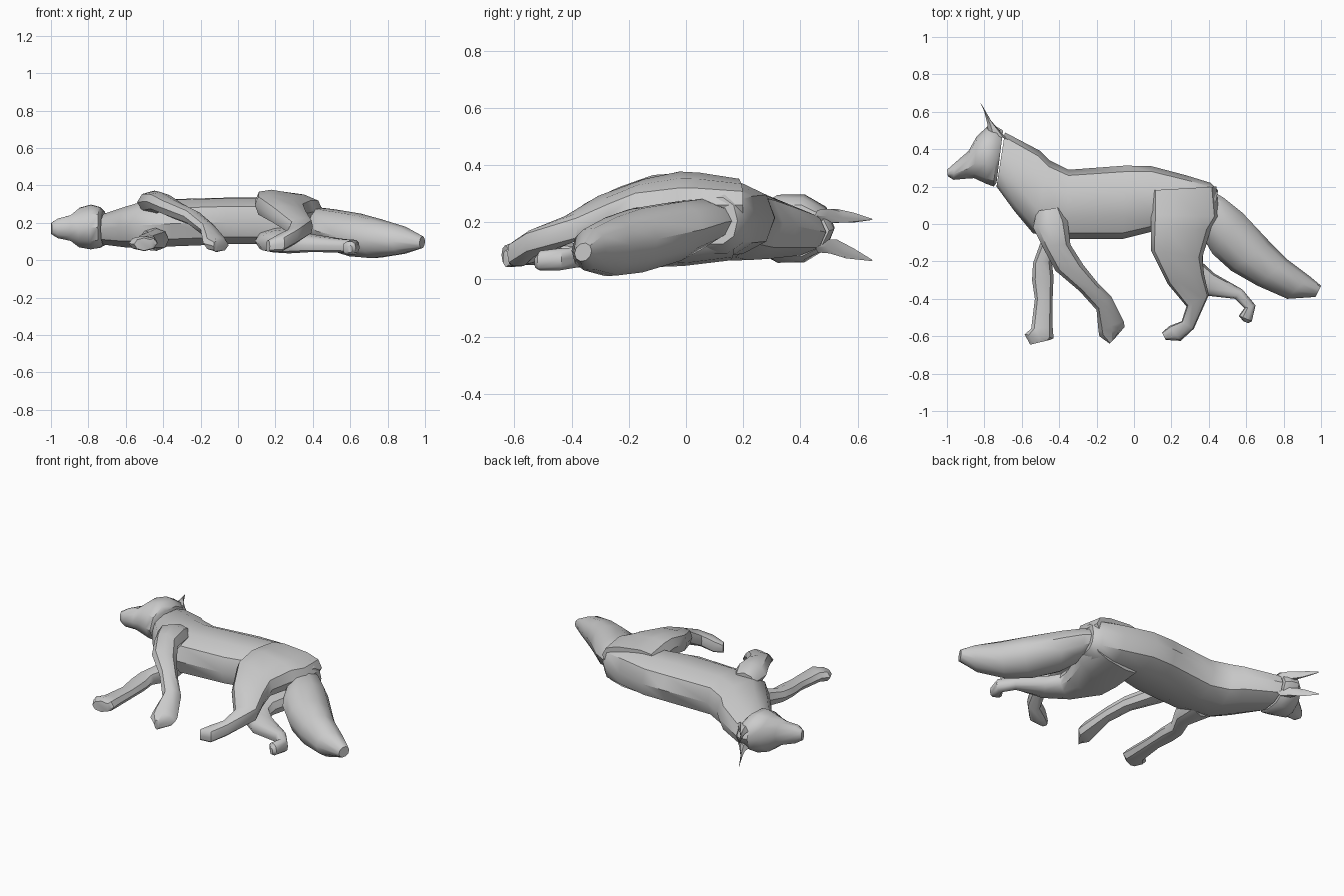
import bpy, bmesh
from math import cos, sin, tau
from mathutils import Vector


def power(v, e):
    return (abs(v) ** e) * (1 if v >= 0 else -1)


def loft(name, sections, n=10, boxy=1.0, angle=0.7):
    """Skin rings; a section is (edge A xyz, edge B xyz, half width along z)."""
    bm = bmesh.new()
    rings = []
    for ax, ay, az, bx, by, bz, hw in sections:
        a, b = Vector((ax, ay, az)), Vector((bx, by, bz))
        mid, half = (a + b) / 2, (a - b) / 2
        rings.append([bm.verts.new(mid + half * power(cos(tau * i / n), boxy)
                                   + Vector((0, 0, hw * power(sin(tau * i / n), boxy))))
                      for i in range(n)])
    for r, s in zip(rings, rings[1:]):
        for i in range(n):
            j = (i + 1) % n
            bm.faces.new((r[i], r[j], s[j], s[i]))
    bm.faces.new(rings[0])
    bm.faces.new(rings[-1])
    bmesh.ops.recalc_face_normals(bm, faces=bm.faces)
    mesh = bpy.data.meshes.new(name)
    bm.to_mesh(mesh)
    bm.free()
    ob = bpy.data.objects.new(name, mesh)
    bpy.context.collection.objects.link(ob)
    bpy.ops.object.select_all(action='DESELECT')
    bpy.context.view_layer.objects.active = ob
    ob.select_set(True)
    bpy.ops.object.shade_smooth_by_angle(angle=angle)
    return ob


# Neck and torso, the animal lying on its side
loft("body", [
    (-0.69, 0.49, .165, -0.735, 0.20, .165, .085),
    (-0.50, 0.39, .185, -0.64, 0.07, .175, .115),
    (-0.45, 0.34, .195, -0.54, -0.05, .185, .130),
    (-0.35, 0.29, .205, -0.36, -0.08, .195, .130),
    (-0.05, 0.312, .215, -0.06, -0.08, .205, .128),
    (0.09, 0.31, .215, 0.10, -0.04, .205, .128),
    (0.28, 0.26, .21, 0.27, -0.04, .205, .128),
    (0.41, 0.22, .205, 0.38, -0.02, .205, .12),
    (0.45, 0.18, .205, 0.42, 0.02, .205, .085)], boxy=0.85)

# Head and muzzle
loft("head", [
    (-0.70, 0.50, .17, -0.735, 0.22, .17, .095),
    (-0.73, 0.518, .175, -0.75, 0.20, .175, .115),
    (-0.785, 0.52, .18, -0.79, 0.215, .175, .125),
    (-0.84, 0.47, .18, -0.855, 0.245, .17, .110),
    (-0.885, 0.39, .175, -0.90, 0.242, .17, .072),
    (-0.96, 0.325, .17, -0.965, 0.236, .17, .055),
    (-1.0, 0.29, .17, -0.995, 0.255, .17, .032)])

# Ears
for side, z0, z1 in (("upper", .222, .21), ("lower", .115, .067)):
    zm = (z0 + z1) / 2
    loft(side + "_ear", [
        (-0.78, 0.49, z0, -0.67, 0.45, z0, .024),
        (-0.785, 0.54, z0, -0.71, 0.49, z0, .028),
        (-0.80, 0.60, zm, -0.76, 0.545, zm, .02),
        (-0.823, 0.652, z1, -0.815, 0.64, z1, .003)], n=6)

# Bushy tail
loft("tail", [
    (0.43, 0.17, .205, 0.38, -0.06, .20, .07),
    (0.48, 0.14, .20, 0.385, -0.10, .18, .092),
    (0.58, 0.06, .175, 0.42, -0.16, .155, .108),
    (0.73, -0.10, .14, 0.52, -0.25, .13, .118),
    (0.82, -0.19, .12, 0.66, -0.33, .11, .108),
    (0.94, -0.28, .11, 0.82, -0.40, .10, .075),
    (1.0, -0.33, .10, 0.97, -0.39, .09, .032)])

# Front legs, one striding back and one reaching down
loft("upper_front_leg", [
    (-0.52, 0.07, .29, -0.39, 0.09, .29, .05),
    (-0.54, -0.02, .31, -0.355, 0.02, .31, .062),
    (-0.49, -0.12, .315, -0.34, -0.11, .305, .055),
    (-0.42, -0.25, .285, -0.27, -0.22, .26, .05),
    (-0.29, -0.36, .235, -0.19, -0.32, .22, .045),
    (-0.20, -0.46, .165, -0.12, -0.39, .16, .042),
    (-0.19, -0.57, .11, -0.055, -0.52, .09, .045),
    (-0.185, -0.60, .09, -0.05, -0.55, .08, .04),
    (-0.13, -0.64, .075, -0.11, -0.62, .07, .03)], n=8)
loft("lower_front_leg", [
    (-0.55, 0.03, .12, -0.37, 0.05, .12, .06),
    (-0.50, -0.10, .11, -0.37, -0.08, .11, .06),
    (-0.54, -0.21, .10, -0.44, -0.20, .10, .045),
    (-0.545, -0.30, .095, -0.43, -0.28, .095, .04),
    (-0.53, -0.40, .09, -0.435, -0.40, .09, .036),
    (-0.55, -0.56, .09, -0.435, -0.55, .09, .04),
    (-0.585, -0.59, .09, -0.43, -0.61, .09, .04),
    (-0.555, -0.645, .085, -0.45, -0.62, .085, .034)], n=8)

# Hind legs with broad flat haunches
loft("upper_hind_leg", [
    (0.09, 0.18, .30, 0.44, 0.20, .26, .065),
    (0.09, 0.05, .31, 0.455, 0.04, .26, .080),
    (0.09, -0.02, .315, 0.41, -0.03, .26, .08),
    (0.09, -0.14, .295, 0.365, -0.18, .25, .07),
    (0.18, -0.32, .24, 0.375, -0.27, .22, .06),
    (0.28, -0.44, .17, 0.40, -0.38, .18, .05),
    (0.255, -0.52, .12, 0.32, -0.56, .13, .045),
    (0.19, -0.545, .09, 0.25, -0.625, .09, .045),
    (0.15, -0.58, .075, 0.17, -0.62, .075, .03)], boxy=0.7)
loft("lower_hind_leg", [
    (0.09, 0.15, .11, 0.43, 0.17, .14, .055),
    (0.09, -0.02, .10, 0.43, 0.02, .13, .065),
    (0.11, -0.13, .09, 0.37, -0.16, .12, .06),
    (0.23, -0.28, .08, 0.37, -0.21, .11, .055),
    (0.36, -0.38, .08, 0.43, -0.265, .10, .045),
    (0.54, -0.40, .075, 0.58, -0.35, .08, .036),
    (0.59, -0.45, .07, 0.65, -0.435, .07, .04),
    (0.56, -0.49, .065, 0.63, -0.52, .065, .036),
    (0.585, -0.52, .06, 0.61, -0.53, .06, .02)], boxy=0.8)
